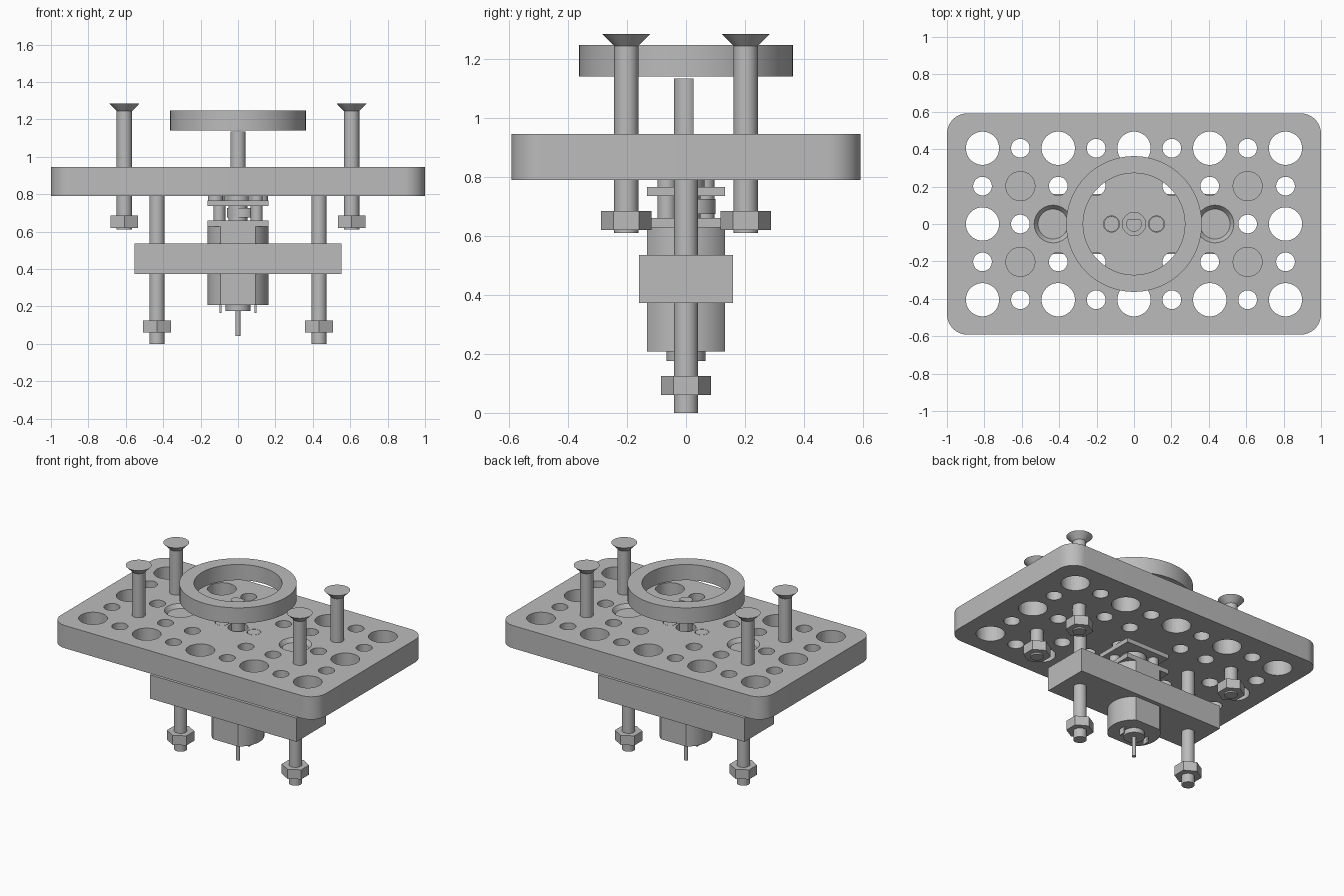
import bpy, bmesh
from math import cos, sin, pi, radians, asin, sqrt
from mathutils import Matrix

if "Cube" in bpy.data.objects:
    bpy.data.objects.remove(bpy.data.objects["Cube"], do_unlink=True)

grey = bpy.data.materials.new("plain grey")
grey.use_nodes = True
colour = (0.5, 0.5, 0.5, 1)
grey.diffuse_color = colour
grey.node_tree.nodes["Principled BSDF"].inputs["Base Color"].default_value = colour


def finish(name, bm):
    bmesh.ops.recalc_face_normals(bm, faces=bm.faces)
    mesh = bpy.data.meshes.new(name)
    bm.to_mesh(mesh)
    bm.free()
    mesh.materials.append(grey)
    ob = bpy.data.objects.new(name, mesh)
    bpy.context.collection.objects.link(ob)
    return ob


def smooth(ob):
    bpy.ops.object.select_all(action='DESELECT')
    ob.select_set(True)
    bpy.context.view_layer.objects.active = ob
    bpy.ops.object.shade_smooth_by_angle(angle=radians(30))


def add_cone(bm, x, y, z0, z1, r0, r1, n=48):
    bmesh.ops.create_cone(bm, cap_ends=True, segments=n, radius1=r0, radius2=r1,
                          depth=z1 - z0, matrix=Matrix.Translation((x, y, (z0 + z1) / 2)))


def cylinder(name, x, y, z0, z1, r, n=48):
    bm = bmesh.new()
    add_cone(bm, x, y, z0, z1, r, r, n)
    ob = finish(name, bm)
    if n > 6:
        smooth(ob)
    return ob


def prism(name, points, z0, z1):
    bm = bmesh.new()
    base = bm.faces.new([bm.verts.new((x, y, z0)) for x, y in points])
    top = bmesh.ops.extrude_face_region(bm, geom=[base])["geom"]
    bmesh.ops.translate(bm, vec=(0, 0, z1 - z0),
                        verts=[v for v in top if isinstance(v, bmesh.types.BMVert)])
    ob = finish(name, bm)
    smooth(ob)
    return ob


def box(name, x, y, z0, z1):
    return prism(name, [(-x, -y), (x, -y), (x, y), (-x, y)], z0, z1)


def lathe(name, profile, x=0, y=0, closed=False, n=64):
    bm = bmesh.new()
    vs = [bm.verts.new((r, 0, z)) for r, z in profile]
    loop = vs + vs[:1] if closed else vs
    edges = [bm.edges.new(pair) for pair in zip(loop, loop[1:])]
    bmesh.ops.spin(bm, geom=vs + edges, cent=(0, 0, 0), axis=(0, 0, 1),
                   angle=2 * pi, steps=n)
    bmesh.ops.remove_doubles(bm, verts=bm.verts, dist=0.0001)
    bmesh.ops.translate(bm, vec=(x, y, 0), verts=bm.verts)
    ob = finish(name, bm)
    smooth(ob)
    return ob


def cut(ob, cutter):
    mod = ob.modifiers.new("holes", 'BOOLEAN')
    mod.operation = 'DIFFERENCE'
    mod.solver = 'EXACT'
    mod.object = cutter
    cutter.hide_render = True
    bpy.context.view_layer.objects.active = ob
    bpy.ops.object.modifier_apply(modifier=mod.name)
    bpy.data.objects.remove(cutter, do_unlink=True)
    smooth(ob)


# Perforated top plate with rounded corners
W, D, R, BOTTOM, TOP = 1.0, 0.592, 0.11, 0.79, 0.945
outline = []
for i, (sx, sy) in enumerate([(1, 1), (-1, 1), (-1, -1), (1, -1)]):
    for k in range(13):
        a = pi / 2 * (i + k / 12)
        outline.append((sx * (W - R) + R * cos(a), sy * (D - R) + R * sin(a)))
plate = prism("top_plate", outline, BOTTOM, TOP)

P = 0.2025  # hole pitch
holes = bmesh.new()
for i in range(-4, 5):
    for j in (-2, -1, 0, 1, 2):
        x, y = i * P, j * P
        if i % 2 == 0 and j in (-2, 2) or abs(i) == 4 and j == 0:
            r = 0.089
        elif j in (-2, 2) or (j in (-1, 1) and i % 2 == 0 and i) or abs(i) == 3 and j == 0:
            r = 0.05
        elif j in (-1, 1) and abs(i) == 1:
            r = 0.05
        elif j in (-1, 1) and abs(i) == 3:
            r = 0.042
        else:
            continue
        add_cone(holes, x, y, BOTTOM - 0.1, TOP + 0.1, r, r)
add_cone(holes, 0, 0, BOTTOM - 0.1, TOP + 0.1, 0.062, 0.062)
for s in (-1, 1):
    add_cone(holes, s * 0.12, 0, BOTTOM - 0.1, TOP + 0.1, 0.043, 0.043)
cut(plate, finish("hole_cutter", holes))
# Countersinks for the lower bolts
sinks = bmesh.new()
for s in (-1, 1):
    add_cone(sinks, s * 0.433, 0, 0.862, TOP + 0.01, 0.04, 0.108)
cut(plate, finish("countersink_cutter", sinks))


def bolt(name, x, y, tip, top, nut):
    lathe(name, [(0, tip), (0.041, tip), (0.041, top - 0.04), (0.08, top), (0, top)], x, y)
    cylinder(name + "_nut", x, y, nut, nut + 0.065, 0.085, 6)


# Four upper bolts and two long lower bolts
for sx, side in ((1, "left"), (-1, "right")):
    for sy, end in ((-1, "front"), (1, "back")):
        bolt(f"{end}_{side}_bolt", sx * 3 * P, sy * P, 0.61, 1.284, 0.62)
    bolt(f"{side}_long_bolt", sx * 0.433, 0, 0, 0.92, 0.06)

# Clamp bar around the motor
box("clamp_bar", 0.553, 0.16, 0.373, 0.535)

# Motor can with flat front and back
MR, MF = 0.163, 0.133
a0 = asin(MF / MR)
side_arc = [-a0 + 2 * a0 * k / 24 for k in range(25)]
can = [(MR * cos(a), MR * sin(a)) for a in side_arc]
can += [(-x, -y) for x, y in can]
prism("motor_can", can, 0.208, 0.628)
cylinder("motor_end_boss", 0, 0, 0.176, 0.21, 0.066)
cylinder("motor_rear_shaft", 0, 0, 0.042, 0.2, 0.013, 24)
for s, side in ((1, "left"), (-1, "right")):
    prism(side + "_terminal", [(s * 0.093 + u * 0.005, v * 0.02)
          for u, v in ((-1, -1), (1, -1), (1, 1), (-1, 1))], 0.165, 0.21)

# Gearbox plates, posts and gears
box("gearbox_lower_plate", 0.163, 0.133, 0.628, 0.66)
box("gearbox_upper_plate", 0.163, 0.133, 0.736, 0.766)
for s, side in ((1, "left"), (-1, "right")):
    cylinder(side + "_gearbox_post", s * 0.1, -s * 0.065, 0.655, 0.79, 0.032, 32)
    cylinder(side + "_mount_screw", s * 0.12, 0, 0.766, TOP, 0.041, 32)
cylinder("large_gear", 0.02, 0.02, 0.675, 0.725, 0.08, 32)
cylinder("gear_hub", 0, 0, 0.655, 0.74, 0.05, 32)
cylinder("shaft_bushing", 0, 0, 0.76, 0.81, 0.062)

# Output shaft with one flat side
f = 0.025
start = pi - asin(f / 0.041)
prism("output_shaft", [(0.041 * cos(a), 0.041 * sin(a)) for a in
      [start + (3 * pi - 2 * start) * k / 36 for k in range(37)]], 0.75, 1.134)

# Raised ring
lathe("ring", [(0.272, 1.14), (0.363, 1.14), (0.363, 1.247), (0.272, 1.247)], closed=True)
